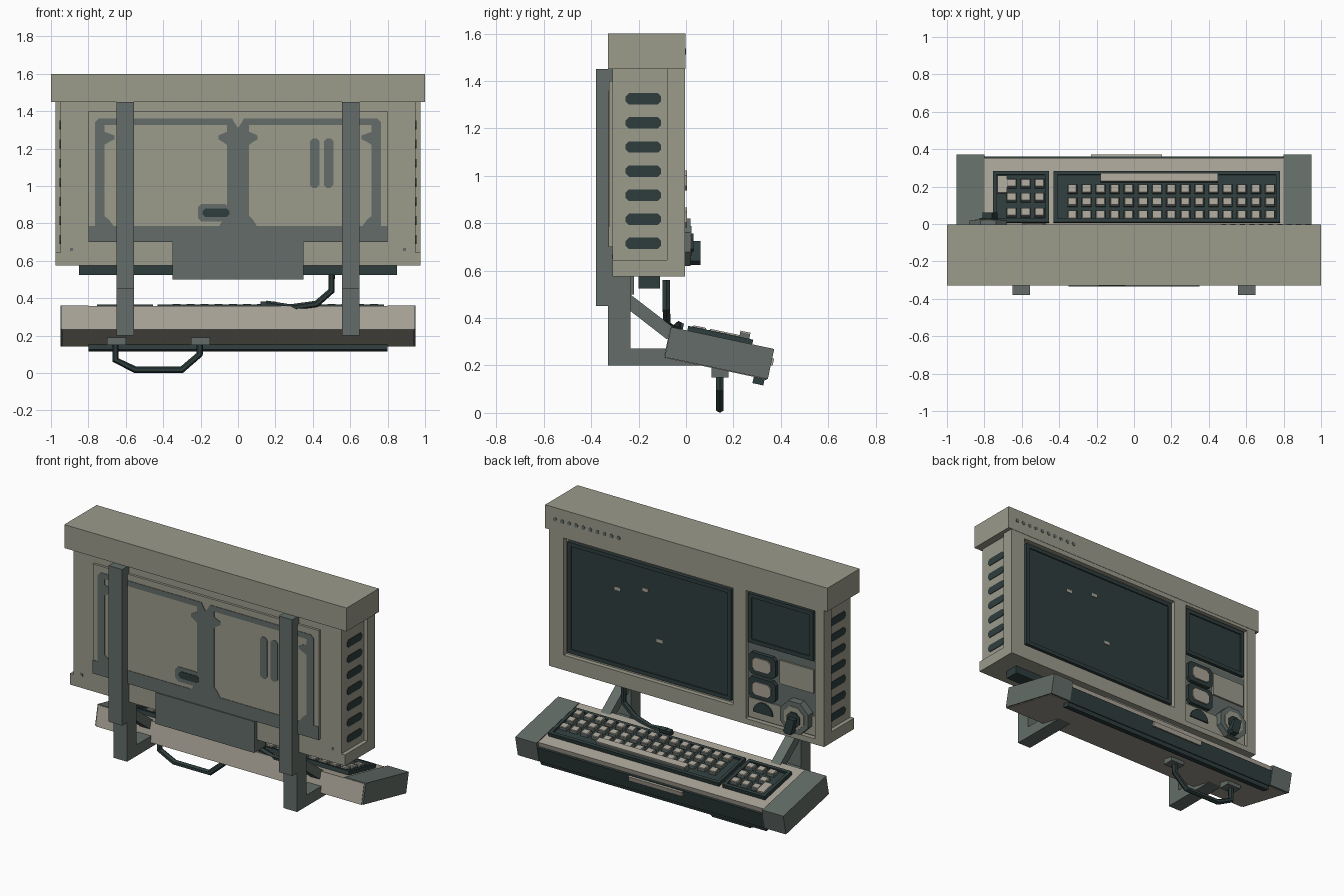
import bpy, bmesh, math
from mathutils import Matrix, Vector

cube = bpy.data.objects.get("Cube")
if cube:
    bpy.data.objects.remove(cube)


def material(name, r, g, b):
    m = bpy.data.materials.new(name)
    m.use_nodes = True
    m.diffuse_color = (r, g, b, 1)
    m.node_tree.nodes["Principled BSDF"].inputs["Base Color"].default_value = (r, g, b, 1)
    return m


BEIGE = material("beige", 0.33, 0.325, 0.26)
PALE = material("pale_beige", 0.40, 0.37, 0.31)
GREY = material("green_grey", 0.125, 0.152, 0.138)
DARK = material("dark_teal", 0.028, 0.046, 0.046)

# Tilted frame of the keyboard tray: x, depth along the slope, height above its base
TILT = Matrix.Translation((0, -0.09, 0.235)) @ Matrix.Rotation(math.radians(-12), 4, 'X')
FLAT = Matrix.Identity(4)


def finish(name, bm, mat, matrix=FLAT):
    bmesh.ops.recalc_face_normals(bm, faces=bm.faces)
    me = bpy.data.meshes.new(name)
    bm.to_mesh(me)
    bm.free()
    me.materials.append(mat)
    ob = bpy.data.objects.new(name, me)
    ob.matrix_world = matrix
    bpy.context.collection.objects.link(ob)
    return ob


def boxes(name, spans, mat, matrix=FLAT, taper=1.0):
    """Boxes given as (x0, x1, y0, y1, z0, z1); taper shrinks their tops."""
    bm = bmesh.new()
    for x0, x1, y0, y1, z0, z1 in spans:
        mid = Vector(((x0 + x1) / 2, (y0 + y1) / 2, (z0 + z1) / 2))
        for v in bmesh.ops.create_cube(bm, size=1)["verts"]:
            k = taper if v.co.z > 0 else 1
            v.co = mid + Vector((v.co.x * (x1 - x0) * k, v.co.y * (y1 - y0) * k, v.co.z * (z1 - z0)))
    return finish(name, bm, mat, matrix)


def prisms(name, shapes, mat, axis, lo, hi):
    """Outlines extruded along x (points are y, z) or along y (points are x, z)."""
    bm = bmesh.new()
    for pts in shapes:
        rings = [[bm.verts.new((d, p, q) if axis == 'x' else (p, d, q)) for p, q in pts]
                 for d in (lo, hi)]
        bm.faces.new(rings[0])
        bm.faces.new(rings[1])
        for i in range(len(pts)):
            j = (i + 1) % len(pts)
            bm.faces.new((rings[0][i], rings[0][j], rings[1][j], rings[1][i]))
    return finish(name, bm, mat)


def rect(p0, p1, q0, q1, c=0.0):
    """Rectangle outline with optional chamfered corners."""
    if not c:
        return [(p0, q0), (p1, q0), (p1, q1), (p0, q1)]
    return [(p0 + c, q0), (p1 - c, q0), (p1, q0 + c), (p1, q1 - c),
            (p1 - c, q1), (p0 + c, q1), (p0, q1 - c), (p0, q0 + c)]


def disc(x, z, r, n, start=0.0, sweep=2 * math.pi):
    return [(x + r * math.cos(start + sweep * i / n), z + r * math.sin(start + sweep * i / n))
            for i in range(n)]


def mirrored(shapes):
    return shapes + [[(-p, q) for p, q in s] for s in shapes]


def tube(name, pts, radius, mat):
    cu = bpy.data.curves.new(name, 'CURVE')
    cu.dimensions = '3D'
    cu.bevel_depth = radius
    cu.bevel_resolution = 1
    cu.use_fill_caps = True
    sp = cu.splines.new('POLY')
    sp.points.add(len(pts) - 1)
    for p, co in zip(sp.points, pts):
        p.co = (*co, 1)
    sp.use_smooth = False
    cu.materials.append(mat)
    bpy.context.collection.objects.link(bpy.data.objects.new(name, cu))


# Cabinet: core, wider screen-side fascia with two openings, bottom ledge, hood
boxes("cabinet_core", [(-0.95, 0.95, -0.31, -0.04, 0.6, 1.45)], BEIGE)
fascia = boxes("screen_fascia", [(-0.975, 0.975, -0.08, -0.005, 0.575, 1.45)], BEIGE)
cutter = boxes("fascia_cutter", [(-0.33, 0.87, -0.035, 0.1, 0.67, 1.42),
                                 (-0.91, -0.42, -0.035, 0.1, 0.61, 1.43)], BEIGE)
cut = fascia.modifiers.new("openings", 'BOOLEAN')
cut.operation = 'DIFFERENCE'
cut.solver = 'EXACT'
cut.object = cutter
cutter.hide_render = True
cutter.hide_set(True)
boxes("bottom_ledge", [(-0.975, 0.975, -0.31, -0.08, 0.575, 0.645)], BEIGE)
boxes("hood", [(-1, 1, -0.33, -0.003, 1.45, 1.6)], BEIGE)
boxes("underside_box", [(-0.85, 0.85, -0.2, -0.11, 0.525, 0.575)], DARK)
prisms("hood_indicators", [disc(0.93 - 0.05 * i, 1.525, 0.013, 8) for i in range(10)],
       GREY, 'y', -0.004, 0.0)

# Side vents
vents = [rect(-0.255, -0.105, z - 0.024, z + 0.024, 0.014)
         for z in [0.715 + 0.1017 * i for i in range(7)]]
for side, name in ((1, "left_vents"), (-1, "right_vents")):
    prisms(name, vents, DARK, 'x', side * 0.945, side * 0.954)

# Rear-mount panel with painted channel pattern
boxes("mount_panel", [(-0.8, 0.8, -0.325, -0.3, 0.7, 1.4)], BEIGE)
channel = mirrored([
    rect(0, 0.8, 0.7, 0.785),
    rect(0.715, 0.765, 0.78, 1.34),
    [(0.06, 1.325), (0.715, 1.325), (0.765, 1.325), (0.765, 1.34), (0.745, 1.36),
     (0.03, 1.36), (0.01, 1.32)],
    [(0, 0.78), (0.06, 0.78), (0.06, 1.325), (0.02, 1.34), (0, 1.31)],
    [(0.715, 1.29), (0.66, 1.27), (0.66, 1.25), (0.69, 1.235), (0.715, 1.22)],
    [(0.06, 1.29), (0.105, 1.27), (0.105, 1.25), (0.08, 1.235), (0.06, 1.22)],
    [(0.715, 0.78), (0.66, 0.78), (0.69, 0.82), (0.715, 0.84)],
    [(0.06, 0.78), (0.105, 0.78), (0.08, 0.82), (0.06, 0.84)]])
channel += [rect(-0.215, -0.05, 0.81, 0.905, 0.02)]
channel += [rect(x, x + 0.05, 0.99, 1.255, 0.015) for x in (0.385, 0.46)]
prisms("panel_channels", channel, GREY, 'y', -0.328, -0.32)
prisms("panel_slot", [rect(-0.19, -0.045, 0.835, 0.88, 0.015)], DARK, 'y', -0.331, -0.325)
boxes("mount_block", [(-0.35, 0.35, -0.335, -0.22, 0.5, 0.7)], GREY)
boxes("ledge_screws", [(s * 0.89 - 0.008, s * 0.89 + 0.008, -0.313, -0.309, 0.652, 0.668)
                       for s in (1, -1)], GREY)

# Support brackets: upright, leg with foot, diagonal brace
for side, name in ((1, "left"), (-1, "right")):
    a, b = side * 0.555, side * 0.65
    prisms(name + "_upright", [rect(-0.38, -0.31, 0.45, 1.45)], GREY, 'x', a, b)
    prisms(name + "_bracket_leg", [[(-0.33, 0.2), (0.1, 0.2), (0.1, 0.23), (-0.05, 0.272),
                                    (-0.235, 0.272), (-0.235, 0.575), (-0.33, 0.575)]],
           GREY, 'x', a, b)
    prisms(name + "_brace", [[(-0.235, 0.5), (-0.235, 0.43), (-0.08, 0.31), (-0.04, 0.35)]],
           GREY, 'x', a - side * -0.015, b - side * 0.015)

# Main screen and side screen, each a rim with an inset glass plate
def screen(name, x0, x1, z0, z1):
    w = 0.025
    prisms(name + "_rim", [rect(x0, x1, z0, z0 + w), rect(x0, x1, z1 - w, z1),
                           rect(x0, x0 + w, z0 + w, z1 - w), rect(x1 - w, x1, z0 + w, z1 - w)],
           DARK, 'y', -0.04, -0.012)
    prisms(name + "_glass", [rect(x0 + w, x1 - w, z0 + w, z1 - w)], DARK, 'y', -0.04, -0.02)


screen("main_screen", -0.31, 0.85, 0.69, 1.4)
screen("side_screen", -0.89, -0.43, 1.1, 1.415)
boxes("screen_marks", [(x - 0.02, x + 0.02, -0.022, -0.017, z - 0.01, z + 0.01)
                       for x, z in ((0.5, 1.19), (0.3, 1.235), (0.2, 0.935))], PALE)

# Control panel: two buttons, blank plate, half-round speaker, dial with lever
for i, z in enumerate((0.98, 0.825)):
    prisms(f"button_frame_{i + 1}", [rect(-0.63, -0.44, z - 0.068, z + 0.068, 0.02)], DARK, 'y', -0.04, -0.004)
    prisms(f"button_{i + 1}", [rect(-0.6, -0.47, z - 0.042, z + 0.042, 0.02)], PALE, 'y', -0.02, 0.004)
prisms("control_backing", [rect(-0.905, -0.425, 0.615, 1.09)], GREY, 'y', -0.036, -0.029)
prisms("blank_plate", [rect(-0.89, -0.65, 0.89, 1.04)], BEIGE, 'y', -0.03, -0.018)
prisms("lower_plate", [rect(-0.9, -0.43, 0.62, 0.745)], BEIGE, 'y', -0.03, -0.02)
prisms("speaker", [disc(-0.535, 0.665, 0.07, 10, 0, math.pi * 10 / 9)], DARK, 'y', -0.03, -0.012)
prisms("dial_plate", [disc(-0.78, 0.72, 0.108, 8, math.pi / 8)], GREY, 'y', -0.03, 0.02)
prisms("dial_ring", [disc(-0.78, 0.72, 0.075, 8, math.pi / 8)], BEIGE, 'y', 0.0, 0.024)
prisms("dial_hub", [disc(-0.78, 0.71, 0.05, 8, math.pi / 8)], DARK, 'y', 0.0, 0.032)
prisms("dial_lever", [[(-0.81, 0.725), (-0.76, 0.725), (-0.73, 0.64), (-0.745, 0.625), (-0.785, 0.625)]],
       DARK, 'y', 0.02, 0.062)

# Keyboard tray with end caps, lip and pull
boxes("tray", [(-0.94, 0.94, -0.003, 0.427, -0.003, 0.125)], PALE, TILT)
boxes("tray_end_caps", [(0.8, 0.95, 0, 0.445, 0, 0.13), (-0.95, -0.8, 0, 0.445, 0, 0.13)], GREY, TILT)
boxes("tray_front_lip", [(-0.8, 0.8, 0.42, 0.44, -0.005, 0.095),
                         (-0.8, 0.8, 0.385, 0.432, -0.03, 0.0)], DARK, TILT)
boxes("tray_pull", [(-0.23, 0.15, 0.435, 0.453, 0.06, 0.09)], PALE, TILT)


# Keyboards: raised dark rim, sunk bed and tapered keys
def keyboard(name, x0, x1, columns, rows):
    v0, v1, w = 0.07, 0.35, 0.02
    boxes(name + "_rim", [(x0, x1, v0, v0 + w, 0.12, 0.15), (x0, x1, v1 - w, v1, 0.12, 0.15),
                          (x0, x0 + w, v0, v1, 0.12, 0.15), (x1 - w, x1, v0, v1, 0.12, 0.15)],
          DARK, TILT)
    boxes(name + "_bed", [(x0 + w, x1 - w, v0 + w, v1 - w, 0.12, 0.135)], DARK, TILT)
    spots = [(x, v) for x in columns for v in rows]
    boxes(name + "_keys", [(x - 0.027, x + 0.027, v - 0.026, v + 0.026, 0.134, 0.152)
                           for x, v in spots], GREY, TILT, 0.9)
    boxes(name + "_key_tops", [(x - 0.023, x + 0.023, v - 0.02, v + 0.022, 0.151, 0.157)
                               for x, v in spots], PALE, TILT, 0.9)


keyboard("keyboard", -0.43, 0.78, [-0.33 + 0.0755 * i for i in range(15)], [0.11, 0.182, 0.252])
keyboard("keypad", -0.755, -0.455, [-0.655, -0.58, -0.505], [0.125, 0.207, 0.283])
boxes("space_bar", [(-0.18, 0.45, 0.29, 0.333, 0.13, 0.17)], GREY, TILT)
boxes("space_bar_top", [(-0.18, 0.45, 0.29, 0.333, 0.17, 0.176)], PALE, TILT)
boxes("keypad_wide_key", [(-0.73, -0.68, 0.23, 0.325, 0.134, 0.157)], PALE, TILT)

# Cable from cabinet to tray, and carrying handle under the tray
tube("cable", [(0.5, -0.083, 0.56), (0.5, -0.083, 0.44), (0.42, -0.08, 0.37), (0.28, -0.05, 0.35),
               (0.15, -0.03, 0.37)], 0.018, DARK)
boxes("cable_plug", [(0.12, 0.2, 0.02, 0.05, 0.125, 0.155)], DARK, TILT)
tube("handle", [(-0.655, 0.143, 0.17), (-0.655, 0.143, 0.07), (-0.55, 0.143, 0.018),
                (-0.3, 0.143, 0.018), (-0.205, 0.143, 0.1), (-0.205, 0.143, 0.17)], 0.018, DARK)
boxes("handle_mounts", [(x - 0.05, x + 0.05, 0.107, 0.18, 0.15, 0.195) for x in (-0.65, -0.2)], GREY)
